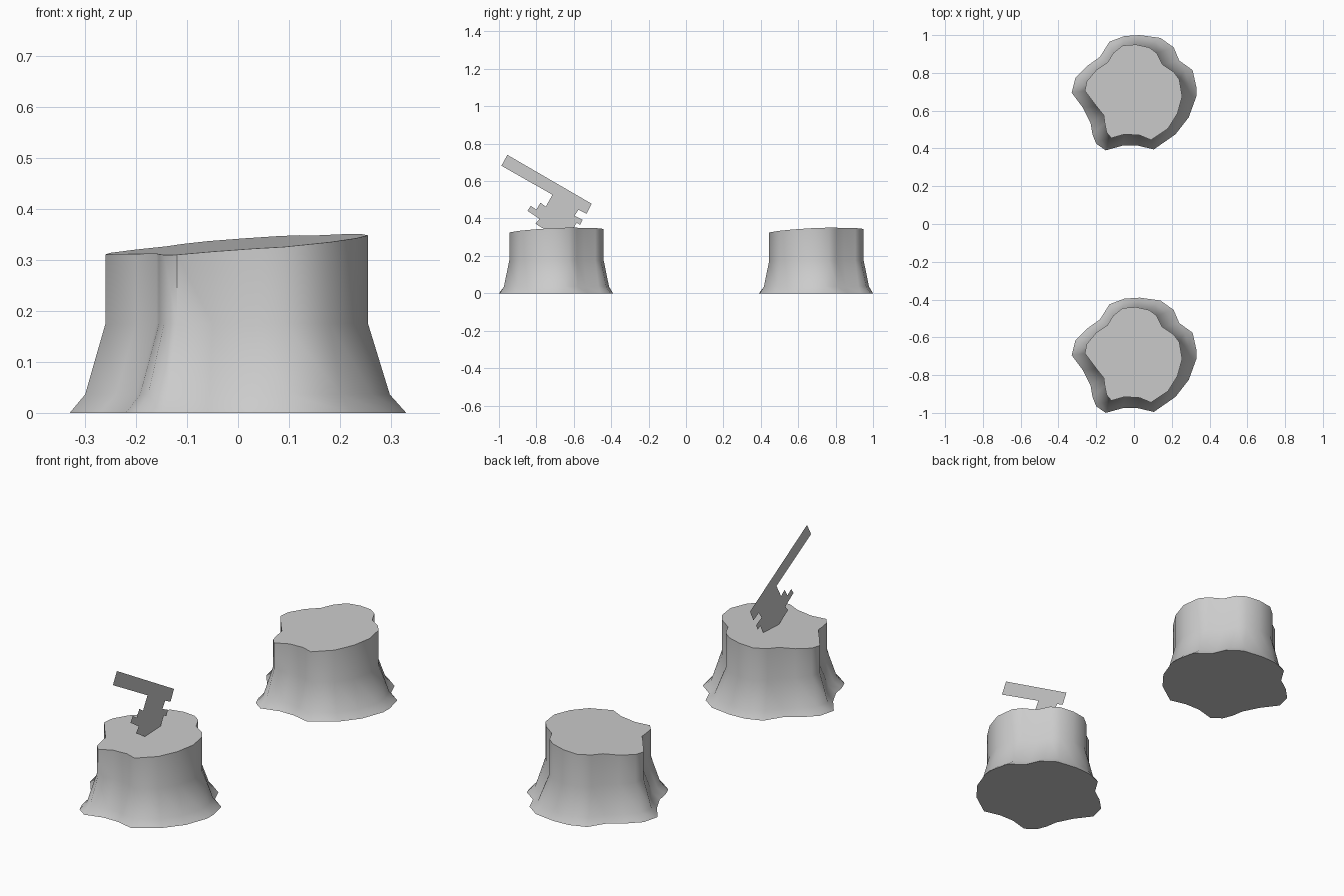
import bpy
import bmesh
from mathutils import Vector

default_cube = bpy.data.objects.get("Cube")
if default_cube:
    bpy.data.objects.remove(default_cube, do_unlink=True)

# One plain grey for everything
grey = bpy.data.materials.new("plain_grey")
grey.use_nodes = True
colour = (0.6, 0.6, 0.6, 1.0)
grey.diffuse_color = colour
grey.node_tree.nodes["Principled BSDF"].inputs["Base Color"].default_value = colour


def finish(bm, name, location=(0, 0, 0)):
    """Turn a bmesh into a named object with the shared material."""
    mesh = bpy.data.meshes.new(name)
    bm.to_mesh(mesh)
    bm.free()
    mesh.materials.append(grey)
    obj = bpy.data.objects.new(name, mesh)
    obj.location = location
    bpy.context.collection.objects.link(obj)
    return obj


# Lobed stump outlines in hundredths, clockwise from the left root
ROOT_OUTLINE = [
    (-33, 0), (-31, 8), (-25, 14), (-18, 19), (-13, 27), (-5, 30),
    (3, 30.5), (14, 29), (21, 24), (24, 17), (31, 12), (33, 3),
    (33, -2), (29, -13), (22, -22), (10.5, -30), (2, -28), (-6, -28),
    (-15, -30.5), (-20, -27), (-22, -22), (-23, -16), (-27, -8),
]
TOP_OUTLINE = [
    (-26, 1), (-25, 6), (-20, 12), (-14, 16), (-11, 21), (-6, 25),
    (1, 25.5), (8, 24), (12, 21), (15, 15), (21, 11), (24, 7),
    (25.5, -2), (23, -11), (18, -19), (9, -25), (3, -22.5), (-5, -22),
    (-12, -24), (-14.5, -21), (-15.5, -16), (-16, -12), (-20, -7),
]


def cut_height(p):
    """Height of the slightly slanted saw cut."""
    return 0.33 + 0.075 * p.x + 0.045 * p.y


def build_stump(name, y):
    bm = bmesh.new()
    roots = [Vector(p) / 100 for p in ROOT_OUTLINE]
    trunk = [Vector(p) / 100 for p in TOP_OUTLINE]
    # Each ring: blend from trunk to roots, and height (None = saw cut)
    rings = []
    for flare, height in ((1, 0), (0.57, 0.036), (0, 0.175), (0, None)):
        ring = []
        for inner, outer in zip(trunk, roots):
            p = inner.lerp(outer, flare)
            z = cut_height(p) if height is None else height
            ring.append(bm.verts.new((p.x, p.y, z)))
        rings.append(ring)
    # Bark walls
    count = len(roots)
    for low, high in zip(rings, rings[1:]):
        for i in range(count):
            j = (i + 1) % count
            bm.faces.new((low[i], high[i], high[j], low[j]))
    # Flat caps
    bm.faces.new(rings[0])
    bm.faces.new(list(reversed(rings[-1])))
    bmesh.ops.recalc_face_normals(bm, faces=bm.faces[:])

    stump = finish(bm, name, (0, y, 0))
    bpy.ops.object.select_all(action='DESELECT')
    stump.select_set(True)
    bpy.context.view_layer.objects.active = stump
    bpy.ops.object.shade_smooth_by_angle(angle=1.05)
    return stump


build_stump("front_stump", -0.695)
build_stump("back_stump", 0.695)

# Flat axe silhouette (y, z) with its blade sunk into the front stump
AXE_OUTLINE = [
    (-0.955, 0.74), (-0.987, 0.682), (-0.714, 0.527), (-0.75, 0.463),
    (-0.778, 0.484), (-0.8, 0.447), (-0.83, 0.468), (-0.848, 0.441),
    (-0.783, 0.398), (-0.805, 0.372), (-0.645, 0.273), (-0.585, 0.377),
    (-0.566, 0.366), (-0.553, 0.393), (-0.596, 0.414), (-0.575, 0.447),
    (-0.532, 0.425), (-0.505, 0.479),
]
bm = bmesh.new()
bm.faces.new([bm.verts.new((0, y, z)) for y, z in AXE_OUTLINE])
finish(bm, "axe")
